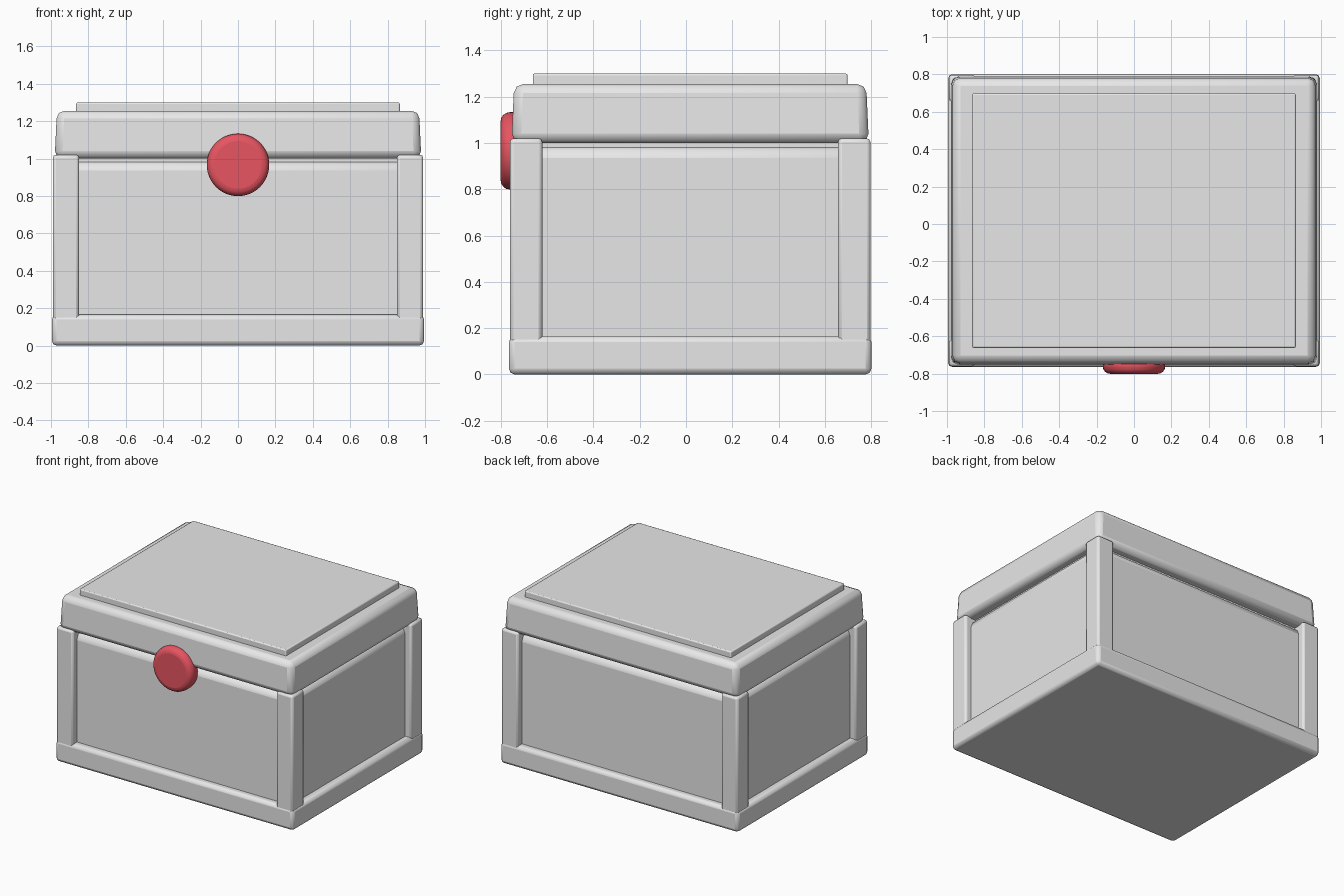
import bpy
import math

cube = bpy.data.objects.get("Cube")
if cube:
    bpy.data.objects.remove(cube, do_unlink=True)

MID_Y = 0.018  # centre line of the box; the clasp sticks out in front


def material(name, colour):
    mat = bpy.data.materials.new(name)
    mat.use_nodes = True
    mat.diffuse_color = colour
    mat.node_tree.nodes["Principled BSDF"].inputs["Base Color"].default_value = colour
    return mat


grey = material("light grey", (0.8, 0.8, 0.8, 1))
red = material("red", (0.8, 0.09, 0.12, 1))


def finish(obj, name, mat, bevel, segments):
    obj.name = name
    obj.data.materials.append(mat)
    bpy.ops.object.transform_apply(location=False, rotation=True, scale=True)
    mod = obj.modifiers.new("rounded edges", "BEVEL")
    mod.width = bevel
    mod.segments = segments
    mod.limit_method = "ANGLE"
    bpy.ops.object.shade_smooth_by_angle(angle=math.radians(30))
    return obj


def box(name, half_x, half_y, bottom, top, bevel, segments=2, x=0, y=MID_Y):
    bpy.ops.mesh.primitive_cube_add(size=2, location=(x, y, (bottom + top) / 2))
    obj = bpy.context.object
    obj.scale = (half_x, half_y, (top - bottom) / 2)
    return finish(obj, name, grey, bevel, segments)


# Base, recessed body and corner posts
box("base", 0.995, 0.783, 0, 0.165, 0.025)
box("body", 0.94, 0.73, 0.08, 0.985, 0.05)
for side, sx in (("left", 1), ("right", -1)):
    for end, sy in (("front", -1), ("back", 1)):
        box(f"{end}_{side}_post", 0.07, 0.07, 0.1, 1.02, 0.016,
            x=sx * 0.92, y=MID_Y + sy * 0.709)

# Lid with a raised panel and a narrow rim closing the gap below it
box("lid_rim", 0.9, 0.69, 0.95, 1.03, 0.005, 1)
lid = box("lid", 0.98, 0.772, 1.0, 1.255, 0.04)
for v in lid.data.vertices:
    if v.co.z > 0:
        v.co.x *= 0.988
        v.co.y *= 0.985
box("lid_panel", 0.865, 0.68, 1.2, 1.3, 0.008)

# Round clasp
bpy.ops.mesh.primitive_cylinder_add(vertices=48, radius=0.167, depth=0.11,
                                    location=(0, -0.746, 0.966),
                                    rotation=(math.radians(90), 0, 0))
finish(bpy.context.object, "clasp", red, 0.04, 4)
